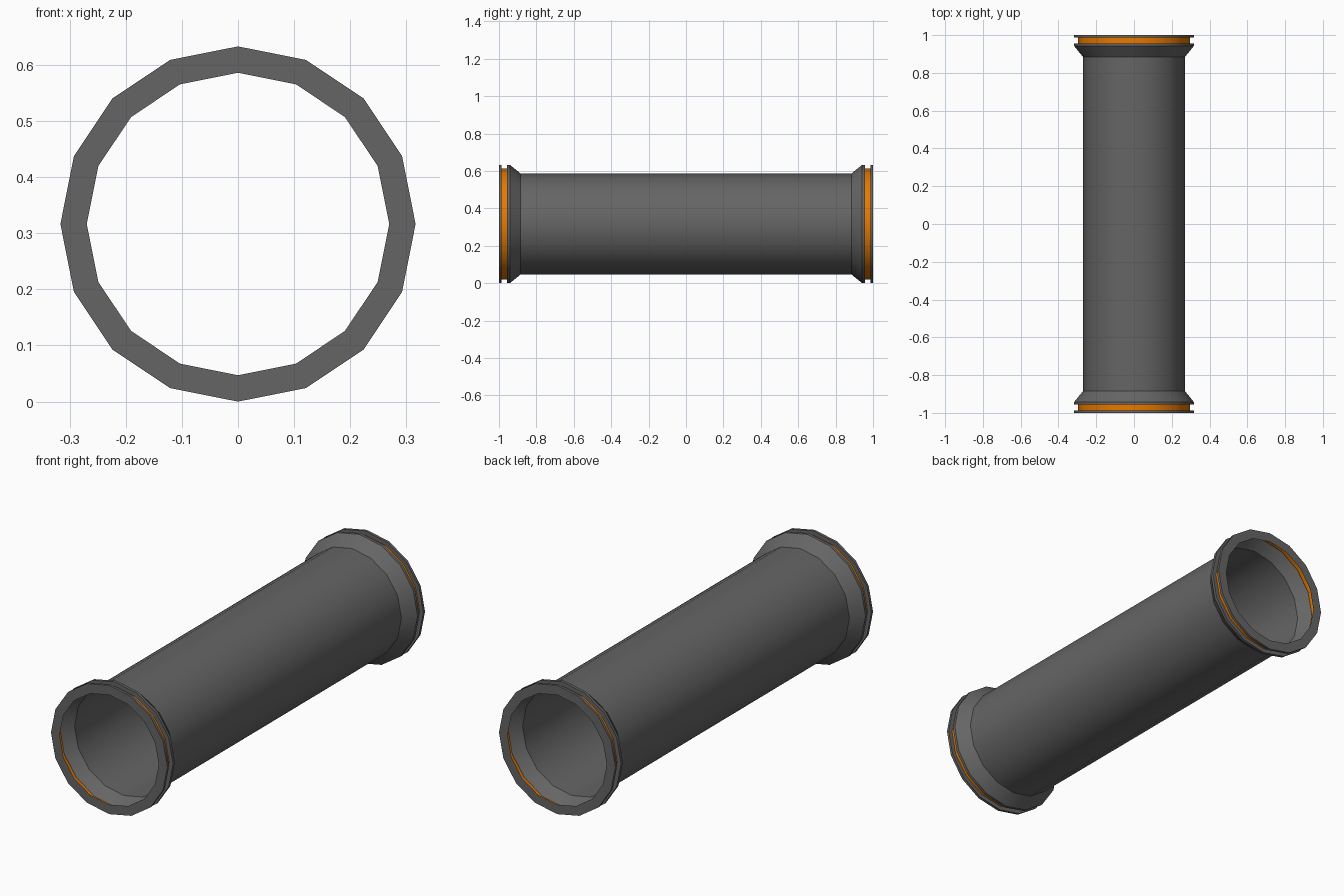
import bpy, bmesh, math

if "Cube" in bpy.data.objects:
    bpy.data.objects.remove(bpy.data.objects["Cube"])

SIDES = 16
R_OUT, R_BAND, R_TUBE = 0.3165, 0.296, 0.2695
CZ = R_OUT


def material(name, rgb):
    m = bpy.data.materials.new(name)
    m.diffuse_color = (*rgb, 1.0)
    m.use_nodes = True
    m.node_tree.nodes["Principled BSDF"].inputs["Base Color"].default_value = m.diffuse_color
    return m


grey = material("dark grey metal", (0.13, 0.13, 0.13))
orange = material("orange band", (0.80, 0.19, 0.0))


def lathe(name, profile, mat):
    """Revolve (radius, y) points about the pipe axis, front to back."""
    bm = bmesh.new()
    rings = []
    for r, y in profile:
        rings.append([bm.verts.new((r * math.cos(a), y, CZ + r * math.sin(a)))
                      for a in (2 * math.pi * i / SIDES for i in range(SIDES))])
    for a, b in zip(rings, rings[1:]):
        for i in range(SIDES):
            j = (i + 1) % SIDES
            bm.faces.new((a[i], a[j], b[j], b[i]))
    # a positive y direction sweep must face away from the axis
    bm.normal_update()
    score = sum(f.normal.x * f.calc_center_median().x +
                f.normal.z * (f.calc_center_median().z - CZ) for f in bm.faces)
    if (score < 0) == (profile[-1][1] > profile[0][1]):
        bmesh.ops.reverse_faces(bm, faces=bm.faces[:])
    me = bpy.data.meshes.new(name)
    bm.to_mesh(me)
    bm.free()
    me.materials.append(mat)
    ob = bpy.data.objects.new(name, me)
    bpy.context.collection.objects.link(ob)
    bpy.ops.object.select_all(action='DESELECT')
    ob.select_set(True)
    bpy.context.view_layer.objects.active = ob
    bpy.ops.object.shade_smooth_by_angle(angle=math.radians(30))


def end_part(name, profile, mat):
    """Build a part at the front end and its mirror at the back end."""
    lathe("front_" + name, profile, mat)
    lathe("back_" + name, [(r, -y) for r, y in reversed(profile)], mat)


# Thin-walled main pipe
lathe("pipe_body", [(R_TUBE, -0.884), (R_TUBE, 0.884)], grey)

# End lip, orange seal in its groove, and flared collar
end_part("lip", [(R_TUBE, -1.0), (R_OUT, -1.0), (R_OUT, -0.987), (R_BAND, -0.987)], grey)
end_part("seal", [(R_BAND, -0.987), (R_BAND, -0.956)], orange)
end_part("collar", [(R_BAND, -0.956), (R_OUT, -0.956), (R_OUT, -0.942),
                    (R_TUBE, -0.884)], grey)
